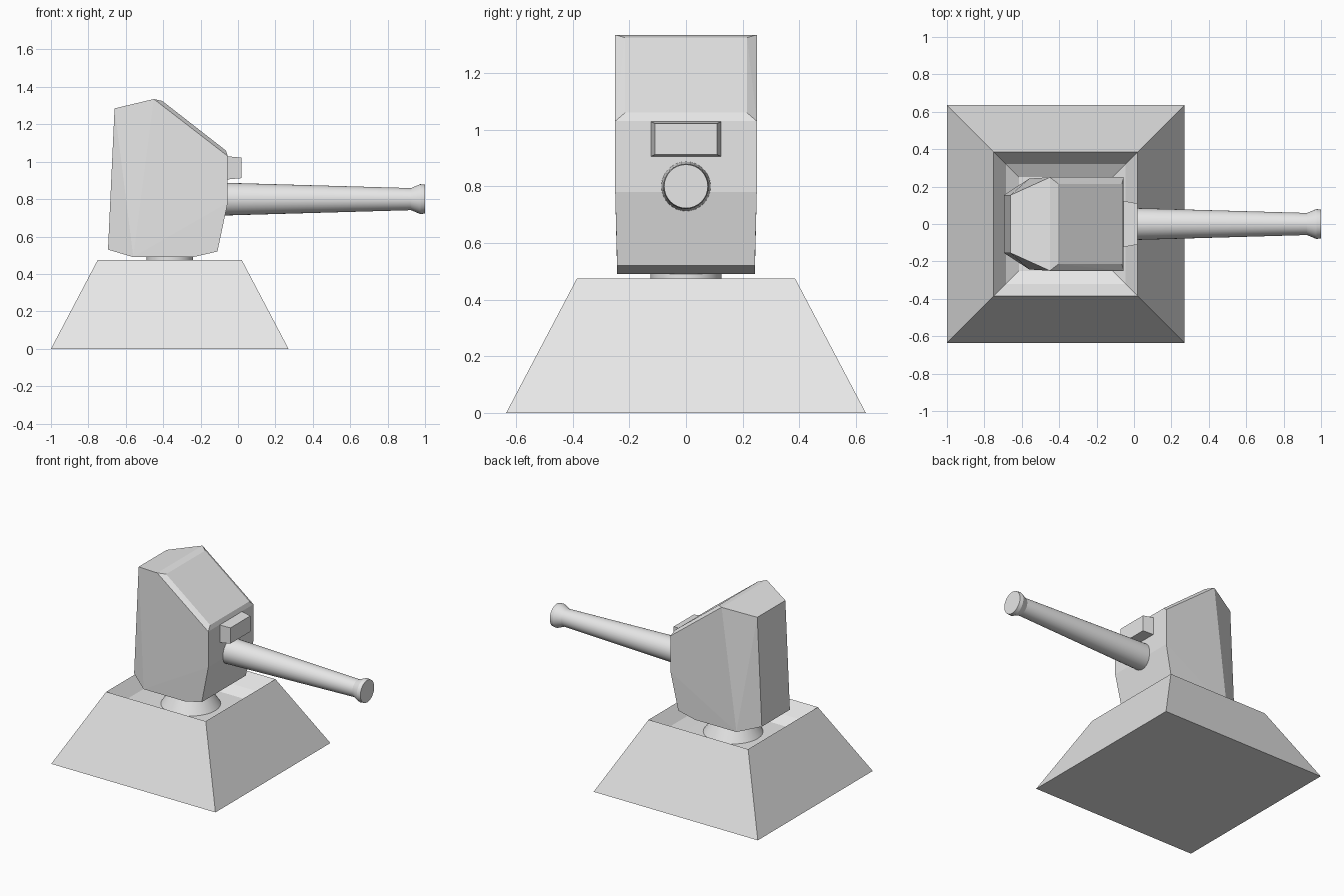
import bpy, bmesh
from math import cos, sin, pi, radians
from mathutils import Matrix, Vector

cube = bpy.data.objects.get("Cube")
if cube:
    bpy.data.objects.remove(cube, do_unlink=True)

grey = bpy.data.materials.new("light grey")
grey.use_nodes = True
grey.diffuse_color = (0.8, 0.8, 0.8, 1)
grey.node_tree.nodes["Principled BSDF"].inputs["Base Color"].default_value = (0.8, 0.8, 0.8, 1)


def finish(name, bm, smooth=False):
    bmesh.ops.recalc_face_normals(bm, faces=bm.faces)
    mesh = bpy.data.meshes.new(name)
    bm.to_mesh(mesh)
    bm.free()
    mesh.materials.append(grey)
    obj = bpy.data.objects.new(name, mesh)
    bpy.context.collection.objects.link(obj)
    if smooth:
        bpy.ops.object.select_all(action='DESELECT')
        obj.select_set(True)
        bpy.context.view_layer.objects.active = obj
        bpy.ops.object.shade_smooth_by_angle(angle=radians(20))
    return obj


def loft(name, profile, outline, matrix, smooth=False):
    """Stack scaled copies of an outline along z; profile holds (size, height)."""
    bm = bmesh.new()
    rings = [[bm.verts.new(matrix @ Vector((x * s, y * s, h))) for x, y in outline]
             for s, h in profile]
    n = len(outline)
    for a, b in zip(rings, rings[1:]):
        for i in range(n):
            j = (i + 1) % n
            bm.faces.new((a[i], a[j], b[j], b[i]))
    bm.faces.new(rings[0])
    bm.faces.new(rings[-1])
    return finish(name, bm, smooth)


square = [(-1, -1), (1, -1), (1, 1), (-1, 1)]
circle = [(cos(2 * pi * i / 32), sin(2 * pi * i / 32)) for i in range(32)]
upright = Matrix.Translation((-0.365, 0, 0))
along_x = Matrix.Rotation(pi / 2, 4, 'Y')

# Sloped base with a sunken well in its top
loft("base", [(0.635, 0), (0.385, 0.475), (0.32, 0.39), (0.25, 0.35)], square, upright)

# Flared swivel under the head
loft("swivel", [(0.19, 0.35), (0.125, 0.455), (0.125, 0.5)], circle, upright, True)

# Faceted head: hull of mirrored corner points
corners = [
    (-0.45, 0.25, 1.335), (-0.405, 0.215, 1.325), (-0.065, 0.215, 1.06),
    (-0.055, 0.25, 1.03), (-0.055, 0.25, 0.78), (-0.11, 0.243, 0.52),
    (-0.24, 0.243, 0.49), (-0.56, 0.243, 0.49),
    (-0.695, 0.155, 0.53), (-0.66, 0.155, 1.285),
]
bm = bmesh.new()
for x, y, z in corners:
    for side in (1, -1):
        bm.verts.new((x, y * side, z))
bmesh.ops.convex_hull(bm, input=bm.verts)
bmesh.ops.dissolve_limit(bm, angle_limit=radians(1), verts=bm.verts, edges=bm.edges)
finish("head", bm)

# Tapered gun barrel with a flared muzzle
barrel_profile = [(0.088, -0.09), (0.059, 0.925), (0.08, 0.975), (0.077, 1.0)]
loft("barrel", barrel_profile, circle, Matrix.Translation((0, 0, 0.8)) @ along_x, True)

# Sight box above the barrel
sight_outline = [(-0.5, -1), (0.5, -1), (0.5, 1), (-0.5, 1)]
loft("sight", [(0.125, -0.08), (0.123, -0.055), (0.11, 0.018)], sight_outline,
     Matrix.Translation((0, 0, 0.967)) @ along_x)
